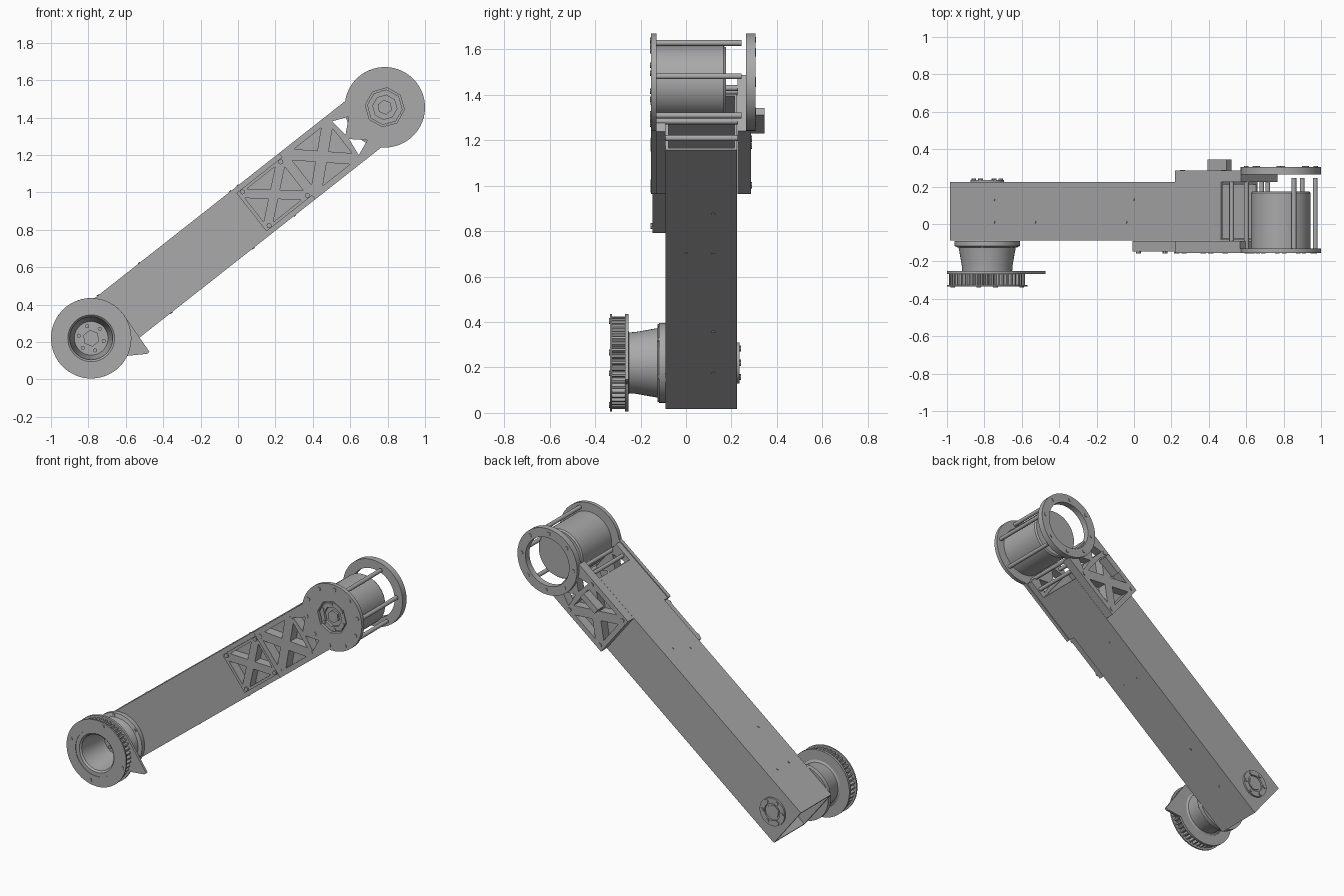
import bpy, bmesh, math
from mathutils import Matrix, Vector

if "Cube" in bpy.data.objects:
    bpy.data.objects.remove(bpy.data.objects["Cube"], do_unlink=True)

grey = bpy.data.materials.new("machined_grey")
grey.use_nodes = True
grey.diffuse_color = (0.4, 0.4, 0.4, 1)
grey.node_tree.nodes["Principled BSDF"].inputs["Base Color"].default_value = (0.4, 0.4, 0.4, 1)

# Arm frame: u runs along the arm, v across it, h towards the front
A = math.atan2(1.235, 1.57)
REACH = math.hypot(1.57, 1.235)
c, s = math.cos(A), math.sin(A)
ARM = Matrix(((c, -s, 0, -0.785), (0, 0, -1, 0), (s, c, 0, 0.22), (0, 0, 0, 1)))
ALONG = Matrix(((0, 0, 1, 0), (1, 0, 0, 0), (0, 1, 0, 0), (0, 0, 0, 1)))
W = 0.157          # half width of the tube
R = 0.215          # end disc radius


def finish(name, mesh, matrix=Matrix()):
    """Place a mesh given in arm coordinates."""
    mesh.transform(ARM @ matrix)
    mesh.materials.clear()
    mesh.materials.append(grey)
    mesh.shade_smooth()
    mesh.set_sharp_from_angle(angle=math.radians(32))
    ob = bpy.data.objects.new(name, mesh)
    bpy.context.collection.objects.link(ob)
    return ob


def plate(name, outlines, h0, h1, matrix=Matrix()):
    """Extruded flat outline; later outlines inside the first become holes."""
    cu = bpy.data.curves.new(name, 'CURVE')
    cu.dimensions = '2D'
    cu.fill_mode = 'BOTH'
    cu.extrude = abs(h1 - h0) / 2
    for pts in outlines:
        sp = cu.splines.new('POLY')
        sp.points.add(len(pts) - 1)
        for p, q in zip(sp.points, pts):
            p.co = (q[0], q[1], 0, 1)
        sp.use_cyclic_u = True
    tmp = bpy.data.objects.new(name + "_outline", cu)
    bpy.context.collection.objects.link(tmp)
    dg = bpy.context.evaluated_depsgraph_get()
    mesh = bpy.data.meshes.new_from_object(tmp.evaluated_get(dg))
    bpy.data.objects.remove(tmp, do_unlink=True)
    bm = bmesh.new()
    bm.from_mesh(mesh)
    bmesh.ops.remove_doubles(bm, verts=bm.verts, dist=1e-5)
    bmesh.ops.recalc_face_normals(bm, faces=bm.faces)
    bm.to_mesh(mesh)
    bm.free()
    return finish(name, mesh, matrix @ Matrix.Translation((0, 0, (h0 + h1) / 2)))


def lathe(name, profile, u=0, v=0, steps=48):
    """Revolve (radius, h) points about the h axis."""
    bm = bmesh.new()
    vs = [bm.verts.new((r, 0, h)) for r, h in profile]
    es = [bm.edges.new(p) for p in zip(vs, vs[1:])]
    bmesh.ops.spin(bm, geom=vs + es, cent=(0, 0, 0), axis=(0, 0, 1),
                   angle=math.tau, steps=steps, use_duplicate=False)
    bmesh.ops.remove_doubles(bm, verts=bm.verts, dist=1e-5)
    bmesh.ops.recalc_face_normals(bm, faces=bm.faces)
    mesh = bpy.data.meshes.new(name)
    bm.to_mesh(mesh)
    bm.free()
    return finish(name, mesh, Matrix.Translation((u, v, 0)))


def rod(name, u, v, r, h0, h1, steps=12):
    return lathe(name, [(0, h0), (r, h0), (r, h1), (0, h1)], u, v, steps)


def arc(u, r, a0=0, a1=math.tau, n=48):
    return [(u + r * math.cos(a0 + (a1 - a0) * i / n), r * math.sin(a0 + (a1 - a0) * i / n))
            for i in range(n + (a1 - a0 < 6))]


def rect(u0, u1, w):
    return [(u0, -w), (u1, -w), (u1, w), (u0, w)]


def cross_pockets(u0, u1, w, scale):
    """Four triangular pockets that leave an X of ribs."""
    mid = Vector(((u0 + u1) / 2, 0))
    corners = [Vector(p) for p in rect(u0, u1, w)]
    out = []
    for i in range(4):
        tri = [mid, corners[i], corners[(i + 1) % 4]]
        cen = sum(tri, Vector((0, 0))) / 3
        out.append([cen + (p - cen) * scale for p in tri])
    return out


def bolt_circle(name, u, radius, count, start, r, h0, h1):
    for i in range(count):
        a = math.radians(start) + math.tau * i / count
        rod(f"{name}_{i + 1}", u + radius * math.cos(a), radius * math.sin(a), r, h0, h1, 8)


# Square hollow tube
centre_y = 0.0675
square = [[(centre_y + x * k, z * k) for x, z in ((-1, -1), (1, -1), (1, 1), (-1, 1))]
          for k in (W, W - 0.012)]
plate("arm_tube", [[(-p[0], p[1]) for p in o] for o in square], -0.13, 1.715,
      Matrix(((0, 0, 1, 0), (0, 1, 0, 0), (1, 0, 0, 0), (0, 0, 0, 1))))

# Small rivets on the top and underside of the tube
for side, spots in ((1, ((0.17, -0.13), (0.17, -0.01), (0.45, -0.01), (1.07, -0.01), (1.12, -0.13))),
                    (-1, ((0.13, -0.12), (0.42, -0.12), (0.98, -0.12), (0.98, 0), (1.26, -0.12)))):
    for i, (u, h) in enumerate(spots):
        rivet = rod(f"tube_rivet_{'top' if side > 0 else 'under'}_{i + 1}", 0, 0, 0.007, 0, 0.004, 8)
        rivet.data.transform(ARM @ Matrix.Translation((u, side * W, h))
                             @ Matrix.Rotation(-side * math.pi / 2, 4, 'X') @ ARM.inverted())

# Toothed pulley with flanges and pointer tab
TEETH = 44
gear = []
for i in range(TEETH):
    for k, r in ((0, 0.187), (0.25, 0.203), (0.55, 0.203), (0.8, 0.187)):
        a = math.tau * (i + k) / TEETH
        gear.append((r * math.cos(a), r * math.sin(a)))
bore = arc(0, 0.15)
plate("pulley_teeth", [gear, bore], 0.268, 0.326)
plate("pulley_front_flange", [arc(0, R), bore], 0.326, 0.335)
tab = arc(0, R, math.radians(-6), math.radians(296)) + [(0.183, -0.25), (0.2, -0.25)]
plate("pulley_back_flange", [tab, bore], 0.252, 0.268)
bolt_circle("pulley_bolt", 0, 0.19, 4, 38, 0.013, 0.33, 0.339)

# Hollow hub between the pulley and the tube
lathe("pulley_hub", [(0, 0.125), (0.09, 0.125), (0.115, 0.322), (0.125, 0.332), (0.155, 0.332),
                     (0.155, 0.262), (0.134, 0.25), (0.136, 0.22), (0.153, 0.125),
                     (0.176, 0.118), (0.176, 0.09), (0, 0.09)])
rod("hub_centre", 0, 0, 0.045, 0.125, 0.14, 6)
bolt_circle("hub_bolt", 0, 0.068, 6, 10, 0.011, 0.125, 0.135)
bolt_circle("hub_flange_bolt", 0, 0.163, 6, 0, 0.01, 0.118, 0.126)

# Bearing on the back of the tube
lathe("back_bearing", [(0.055, -0.224), (0.09, -0.224), (0.09, -0.236), (0.055, -0.236), (0.055, -0.224)])
bolt_circle("back_bearing_bolt", 0, 0.072, 6, 20, 0.012, -0.236, -0.242)
rod("back_bearing_core", 0, 0, 0.045, -0.224, -0.23, 6)

# Pockets shared by the front and back brackets
holes = cross_pockets(1.41, 1.73, 0.145, 0.58)
tri = [(1.73, 0.115), (1.815, 0.08), (1.742, 0.015)]
holes += [tri, [(u, -v) for u, v in tri]]

# Front bracket: ribbed arm plate ending in a disc
turn = math.pi - math.asin(W / R)
head = [(1.40, W)] + [(1.40, -W)] + arc(REACH, R, -turn, turn)
plate("front_bracket", [head, arc(REACH, 0.105, n=8)] + holes, 0.13, 0.155)
plate("front_bracket_ribs", [rect(1.40, 1.84, W - 0.005)] + holes, 0.0905, 0.13)

# Lower cross brace on the front
plate("front_cross_brace", [rect(1.09, 1.40, 0.13)] + cross_pockets(1.09, 1.40, 0.13, 0.62), 0.0905, 0.148)
for u in (1.12, 1.38, 1.43, 1.71):
    for v in (-0.115, 0.115):
        rod("front_bracket_bolt", u, v, 0.014, 0.1, 0.157, 8)

# Back bracket and open ring
plate("back_bracket", [rect(1.40, 1.85, W)] + holes, -0.285, -0.2255)
plate("back_ring", [arc(REACH, R), arc(REACH, 0.157)], -0.305, -0.265)
bolt_circle("back_ring_bolt", REACH, 0.186, 8, 10, 0.012, -0.303, -0.309)
for u in (1.43, 1.71):
    for v in (-0.13, 0.13):
        rod("back_bracket_bolt", u, v, 0.014, -0.28, -0.29, 8)
block = plate("back_block", [[(1.57, 0.05), (1.70, 0.05), (1.70, 0.09), (1.57, 0.09)]], -0.345, -0.28)

# Motor can with stepped front hub
lathe("motor_can", [(0, 0.13), (0.159, 0.13), (0.159, -0.165), (0.152, -0.175), (0, -0.175)], REACH)
lathe("motor_front_collar", [(0.065, 0.13), (0.095, 0.13), (0.095, 0.147), (0.065, 0.147), (0.065, 0.13)], REACH, 0, 8)
rod("motor_front_core", REACH, 0, 0.04, 0.13, 0.145, 6)
bolt_circle("motor_front_bolt", REACH, 0.08, 6, 0, 0.012, 0.145, 0.152)
bolt_circle("front_disc_bolt", REACH, 0.186, 10, 10, 0.012, 0.15, 0.159)

# Standoff rods behind the front disc
for i, deg in enumerate((8, 68, 188, 248, 308)):
    a = math.radians(deg) - A
    rod(f"standoff_{i + 1}", REACH + 0.186 * math.cos(a), 0.186 * math.sin(a), 0.013, 0.14, -0.245)
for v in (-0.13, 0.13):
    rod("bracket_standoff", 1.765, v, 0.013, 0.1, -0.24)
